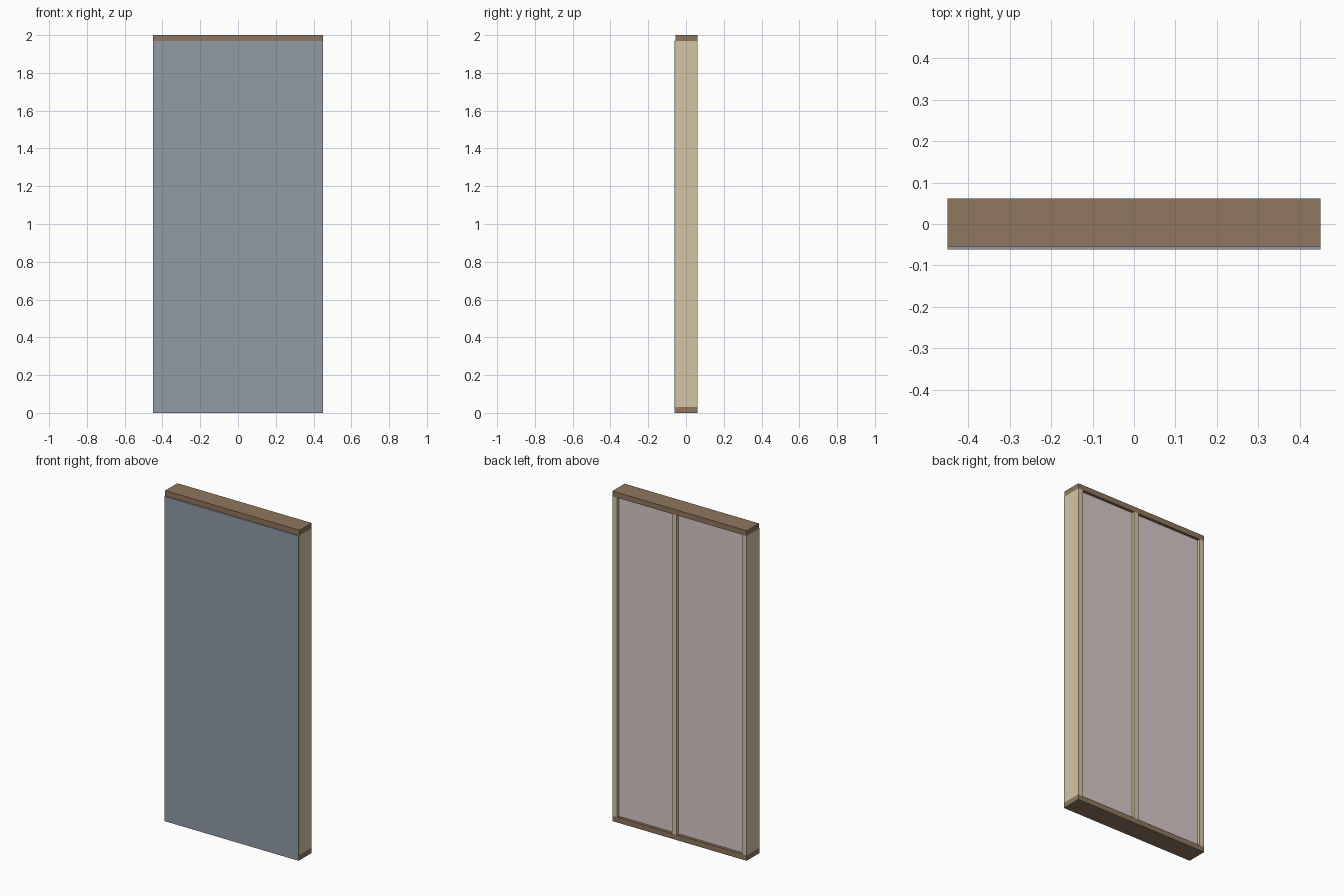
import bpy

if "Cube" in bpy.data.objects:
    bpy.data.objects.remove(bpy.data.objects["Cube"])

# Overall panel dimensions
W, D, H = 0.90, 0.124, 2.0
T = 0.032            # timber thickness
SHEET = 0.0075       # front board thickness
RECESS = 0.017       # gap between insulation and back edge of the studs
X0, X1 = -W / 2, W / 2
Y0, Y1 = -D / 2, D / 2
YF = Y0 + SHEET      # front face of the timber frame


def material(name, rgb):
    m = bpy.data.materials.new(name)
    m.diffuse_color = (*rgb, 1)
    m.use_nodes = True
    m.node_tree.nodes["Principled BSDF"].inputs["Base Color"].default_value = m.diffuse_color
    return m


def box(name, lo, hi, mat):
    """Box between two opposite corners."""
    centre = [(a + b) / 2 for a, b in zip(lo, hi)]
    size = [b - a for a, b in zip(lo, hi)]
    bpy.ops.mesh.primitive_cube_add(size=1, location=centre)
    o = bpy.context.object
    o.name = name
    o.scale = size
    bpy.ops.object.transform_apply(location=False, rotation=False, scale=True)
    o.data.materials.append(mat)
    return o


plate_mat = material("plate_timber", (0.275, 0.18, 0.11))
stud_mat = material("stud_timber", (0.67, 0.56, 0.38))
sheet_mat = material("sheathing_grey", (0.283, 0.328, 0.38))
wool_mat = material("insulation_pink", (0.70, 0.59, 0.59))

# Horizontal plates
box("bottom_plate", (X0, YF, 0), (X1, Y1, T), plate_mat)
box("top_plate", (X0, YF, H - T), (X1, Y1, H), plate_mat)

# Vertical studs, the middle one set out from the +x end
stud_x = [X0 + T / 2, 0.035, X1 - T / 2]
for i, x in enumerate(stud_x):
    box(f"stud_{i + 1}", (x - T / 2, YF, T), (x + T / 2, Y1, H - T), stud_mat)

# Insulation filling each bay between neighbouring studs
for i, (a, b) in enumerate(zip(stud_x, stud_x[1:])):
    box(f"insulation_{i + 1}", (a + T / 2, YF, T),
        (b - T / 2, Y1 - RECESS, H - T), wool_mat)

# Front sheathing board, stopping below the top plate
box("sheathing_board", (X0, Y0, 0), (X1, YF, H - T), sheet_mat)
